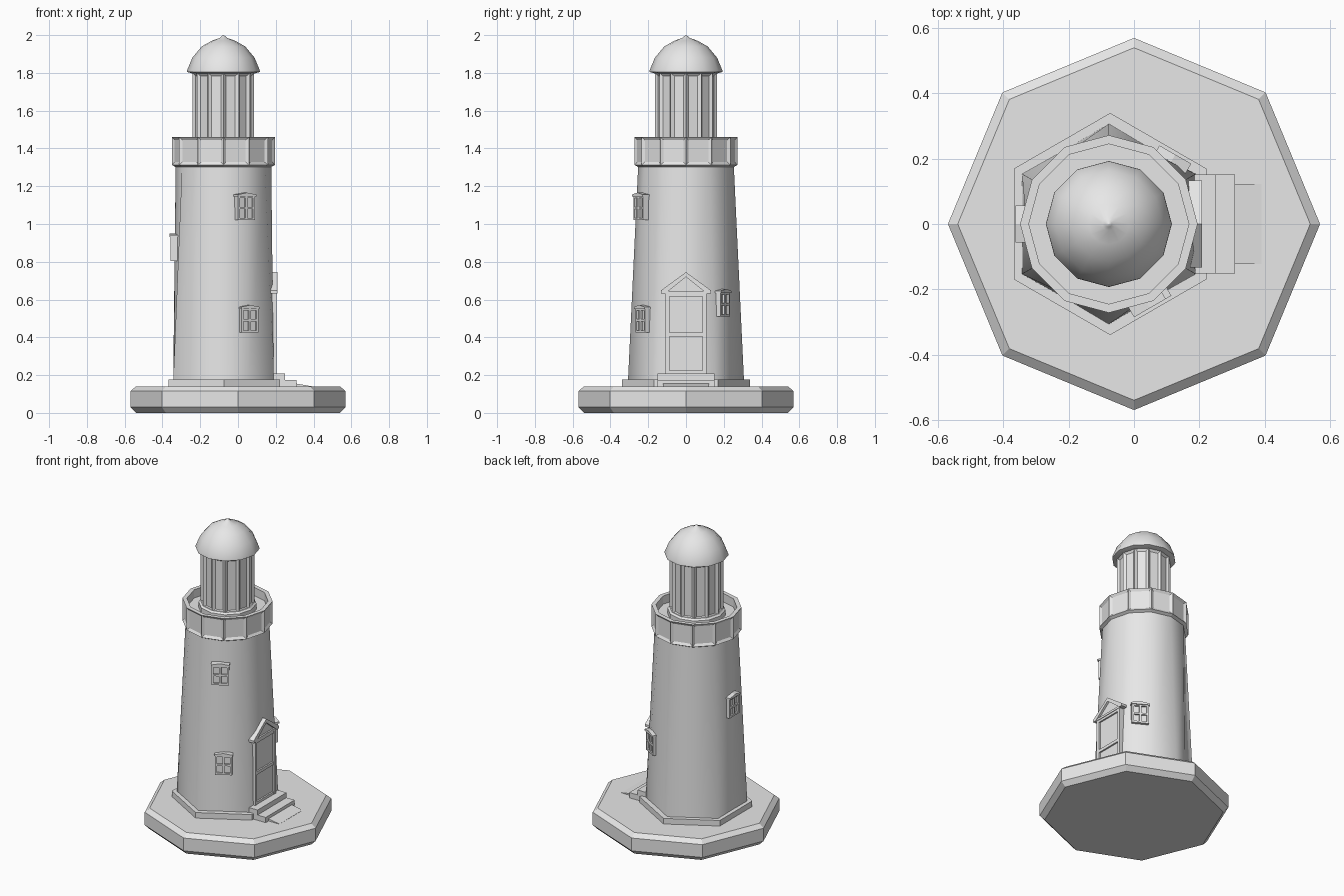
import bpy, bmesh
from math import sin, cos, radians, pi
from mathutils import Matrix, Vector

cube = bpy.data.objects.get("Cube")
if cube:
    bpy.data.objects.remove(cube, do_unlink=True)

stone = bpy.data.materials.new("pale_grey")
stone.use_nodes = True
GREY = (0.8, 0.8, 0.8, 1)
stone.diffuse_color = GREY
stone.node_tree.nodes["Principled BSDF"].inputs["Base Color"].default_value = GREY

CX = -0.077          # tower axis
WALL = 0.262         # distance from axis to the middle of a wall face


def finish(name, bm, smooth=None):
    bmesh.ops.recalc_face_normals(bm, faces=bm.faces)
    mesh = bpy.data.meshes.new(name)
    bm.to_mesh(mesh)
    bm.free()
    mesh.materials.append(stone)
    obj = bpy.data.objects.new(name, mesh)
    bpy.context.collection.objects.link(obj)
    if smooth:
        bpy.ops.object.select_all(action='DESELECT')
        obj.select_set(True)
        bpy.context.view_layer.objects.active = obj
        bpy.ops.object.shade_smooth_by_angle(angle=radians(smooth))
    return obj


def lathe(profile, sides, cx=CX, turn=0.0, caps=True):
    """Ring stack; a radius may be a pair that alternates round the ring."""
    bm = bmesh.new()
    rings = []
    for r, z in profile:
        pair = r if isinstance(r, tuple) else (r, r)
        rings.append([bm.verts.new((cx + pair[k % 2] * cos(turn + 2 * pi * k / sides),
                                    pair[k % 2] * sin(turn + 2 * pi * k / sides), z))
                      for k in range(sides)])
    for a, b in zip(rings, rings[1:]):
        for k in range(sides):
            n = (k + 1) % sides
            bm.faces.new((a[k], a[n], b[n], b[k]))
    if caps:
        bm.faces.new(rings[0][::-1])
        bm.faces.new(rings[-1])
    bmesh.ops.recalc_face_normals(bm, faces=bm.faces)
    return bm


def recess(bm, min_height, border, depth):
    """Sink a panel into every tall outward side face."""
    panels = [f for f in bm.faces if len(f.verts) == 4 and abs(f.normal.z) < 0.1
              and max(v.co.z for v in f.verts) - min(v.co.z for v in f.verts) > min_height]
    bmesh.ops.inset_individual(bm, faces=panels, thickness=border, use_even_offset=True)
    for f in panels:
        bmesh.ops.translate(bm, verts=f.verts, vec=f.normal * -depth)


def slab(bm, outline, d0, d1):
    """Extrude a (side, height) outline outward from depth d0 to d1."""
    back = [bm.verts.new((d0, u, z)) for u, z in outline]
    front = [bm.verts.new((d1, u, z)) for u, z in outline]
    bm.faces.new(back)
    bm.faces.new(front)
    for k in range(len(outline)):
        n = (k + 1) % len(outline)
        bm.faces.new((back[k], back[n], front[n], front[k]))


def bar(bm, u0, u1, z0, z1, d0, d1):
    slab(bm, [(u0, z0), (u1, z0), (u1, z1), (u0, z1)], d0, d1)


def on_wall(bm, angle, z):
    bm.transform(Matrix.Translation(Vector((CX, 0, z))) @ Matrix.Rotation(radians(angle), 4, 'Z'))


# Octagonal base and hexagonal plinth
finish("base", lathe([(0.54, 0), (0.57, 0.03), (0.57, 0.115), (0.54, 0.14)], 8, cx=0))
finish("plinth", lathe([(0.34, 0.13), (0.34, 0.177)], 6, cx=-0.073, turn=pi / 6))

# Tower: hexagonal foot blending into a round top
finish("tower", lathe([((0.264, 0.307), 0.17), ((0.253, 0.253), 1.31)], 12, caps=False), 80)

# Gallery with sunken panels and a recessed floor
gallery = lathe([(0.25, 1.30), (0.272, 1.312), (0.272, 1.46), (0.245, 1.46), (0.245, 1.405)], 12)
outer = [f for f in gallery.faces]
recess(gallery, 0.1, 0.016, 0.01)
finish("gallery", gallery)

# Lantern room with tall panes
finish("lantern_foot", lathe([(0.175, 1.40), (0.175, 1.44), (0.163, 1.45)], 12))
lantern = lathe([(0.163, 1.44), (0.163, 1.80)], 12)
recess(lantern, 0.1, 0.017, 0.012)
finish("lantern", lantern)

# Dome and its finial
finish("dome", lathe([(0.165, 1.797), (0.193, 1.805), (0.192, 1.815), (0.165, 1.88), (0.115, 1.94),
                      (0.062, 1.97), (0.02, 1.985), (0.009, 1.995), (0.001, 2.0)], 12), 50)

# Windows: wall angle, sideways shift, centre height
for label, angle, shift, height in (("lower_front", -60, 0, 0.49), ("upper_front", -60, -0.02, 1.085),
                                    ("back", 60, -0.07, 0.575), ("side", 180, 0, 0.87)):
    bm = bmesh.new()
    w, h, t = 0.052, 0.065, 0.012
    d0, d1 = WALL - 0.03, WALL + 0.018
    bar(bm, -w, w, -h, h, d0, WALL + 0.006)
    for u in (-w, -t / 2, w - t):
        bar(bm, u, u + t, -h, h, d0, d1)
    for z in (-h, -t / 2, h - t):
        bar(bm, -w, w, z, z + t, d0, d1 - 0.001)
    slab(bm, [(-w - 0.004, h - 0.004), (w + 0.004, h - 0.004), (w + 0.004, h + 0.006),
              (0, h + 0.016), (-w - 0.004, h + 0.006)], d0, d1 + 0.006)
    bmesh.ops.translate(bm, verts=bm.verts, vec=(0, shift, 0))
    on_wall(bm, angle, height)
    finish("window_" + label, bm)

# Door: leaf, posts and rails
bm = bmesh.new()
back, face = WALL - 0.05, WALL + 0.018
bar(bm, -0.105, 0.105, 0, 0.43, back, WALL + 0.006)
for u in (-0.108, 0.088):
    bar(bm, u, u + 0.02, 0, 0.43, back, face)
for z in (0, 0.2, 0.41):
    bar(bm, -0.1, 0.1, z, z + 0.02, back, face - 0.002)
on_wall(bm, 0, 0.205)
finish("door", bm)

# Gable over the door
bm = bmesh.new()
slab(bm, [(-0.11, 0), (0.11, 0), (0, 0.1)], back, WALL + 0.01)
bar(bm, -0.11, 0.11, 0, 0.014, back, face + 0.002)
for s in (-1, 1):
    slab(bm, [(0, 0.09), (s * 0.11, 0.002), (s * 0.133, 0.002), (s * 0.133, 0.018), (0, 0.115)],
         back, face + 0.006)
on_wall(bm, 0, 0.63)
finish("door_gable", bm)

# Steps and the ramp in front of them
for label, x1, z1 in (("upper_step", 0.25, 0.208), ("lower_step", 0.31, 0.175)):
    bm = bmesh.new()
    bar(bm, -0.152, 0.152, 0.13, z1, -0.08, x1)
    finish(label, bm)
bm = bmesh.new()
bar(bm, -0.122, 0.122, 0.13, 0.16, 0.28, 0.39)
for v in bm.verts:
    if v.co.x > 0.38 and v.co.z > 0.15:
        v.co.z = 0.141
finish("ramp", bm)
